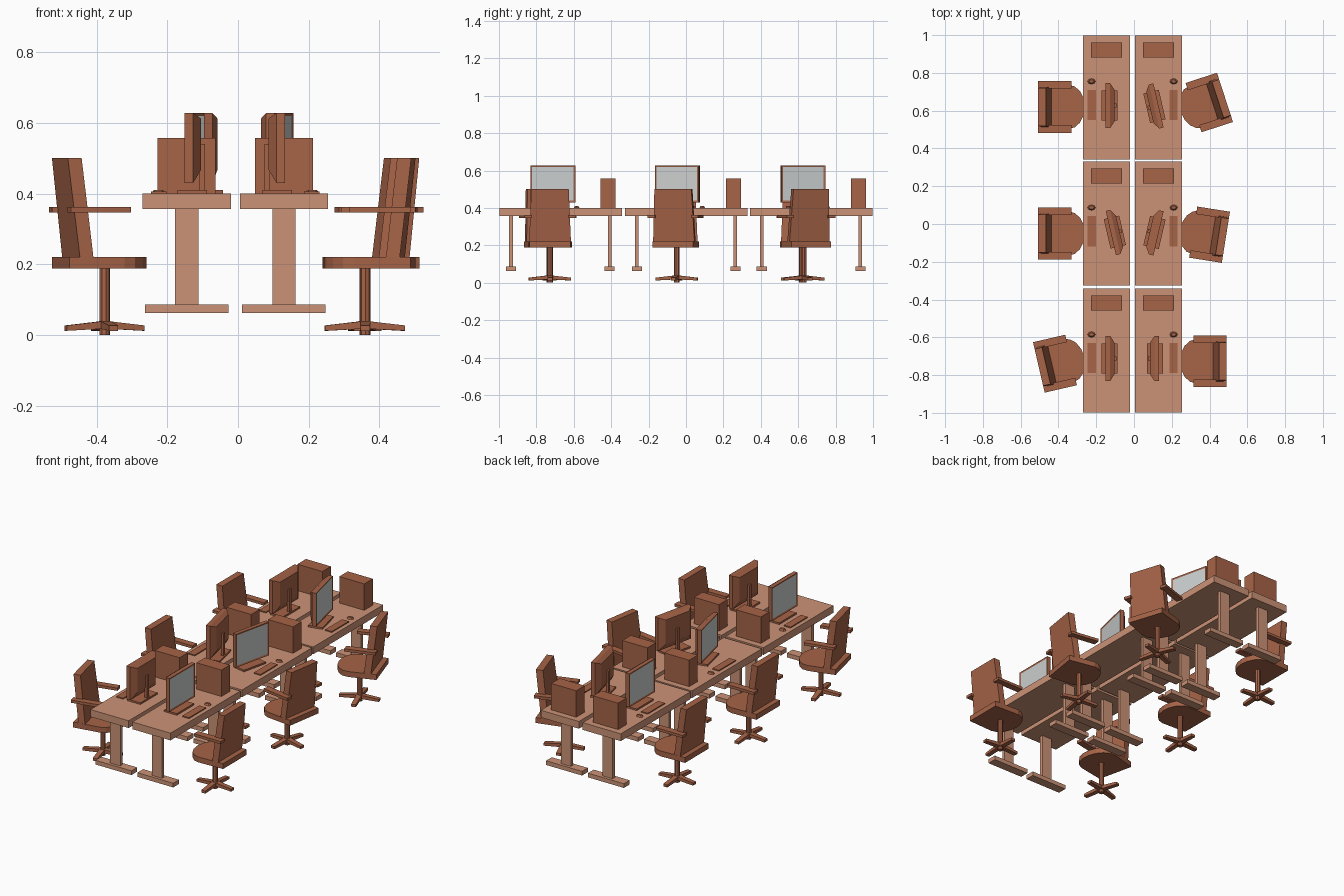
import bpy, bmesh, math
from itertools import product
from mathutils import Matrix, Vector

cube = bpy.data.objects.get("Cube")
if cube:
    bpy.data.objects.remove(cube, do_unlink=True)


def material(name, rgb):
    m = bpy.data.materials.new(name)
    m.use_nodes = True
    col = (*rgb, 1.0)
    m.diffuse_color = col
    m.node_tree.nodes["Principled BSDF"].inputs["Base Color"].default_value = col
    return m


WOOD = material("light_wood", (0.60, 0.29, 0.18))
BROWN = material("brown", (0.38, 0.125, 0.063))
GREY = material("screen_grey", (0.60, 0.62, 0.62))


def box_pts(x, y, z):
    return list(product(x, y, z))


def ring(rx, ry, z, n, cx=0, cy=0):
    return [(cx + rx * math.cos(2 * math.pi * i / n),
             cy + ry * math.sin(2 * math.pi * i / n), z) for i in range(n)]


def solid(name, pts, frame, mat):
    """Convex flat-faced part from its corner points, placed by a matrix."""
    bm = bmesh.new()
    for p in pts:
        bm.verts.new(frame @ Vector(p))
    res = bmesh.ops.convex_hull(bm, input=bm.verts[:])
    junk = [v for v in bm.verts if not v.link_faces]
    bmesh.ops.delete(bm, geom=junk, context='VERTS')
    bmesh.ops.dissolve_limit(bm, angle_limit=0.01, verts=bm.verts[:], edges=bm.edges[:])
    bmesh.ops.recalc_face_normals(bm, faces=bm.faces[:])
    mesh = bpy.data.meshes.new(name)
    bm.to_mesh(mesh)
    bm.free()
    mesh.materials.append(mat)
    ob = bpy.data.objects.new(name, mesh)
    bpy.context.collection.objects.link(ob)
    return ob


def place(side, x, y, degrees=0):
    """Local +x points from the desk row out to the sitter on that side."""
    return (Matrix.Translation((x, y, 0)) @ Matrix.Rotation(math.radians(degrees), 4, 'Z')
            @ Matrix.Diagonal((side, 1, 1, 1)))


def desk(f):
    solid("desk_top", box_pts((-.125, .125), (-.328, .328), (.357, .40)), f, WOOD)
    for y in (-.265, .262):
        solid("desk_leg", box_pts((-.033, .033), (y - .01, y + .01), (.062, .357)), f, WOOD)
        solid("desk_foot", box_pts((-.118, .118), (y - .027, y + .027), (.062, .087)), f, WOOD)
    solid("computer_case", box_pts((-.082, .082), (.212, .292), (.40, .557)), f, BROWN)
    solid("keyboard", box_pts((.057, .101), (-.12, .04), (.40, .406)), f, BROWN)
    solid("mouse", ring(.021, .015, .40, 8, .08, .085) + ring(.013, .009, .41, 8, .08, .085),
          f, BROWN)


def monitor(f):
    solid("monitor_base", box_pts((-.052, .032), (-.08, .08), (.40, .41)), f, BROWN)
    solid("monitor_post", box_pts((-.046, -.03), (-.01, .01), (.41, .54)), f, BROWN)
    solid("monitor_back", box_pts((-.012,), (-.12, .12), (.43, .628))
          + box_pts((-.035,), (-.085, .085), (.468, .612)), f, BROWN)
    frame = solid("monitor_frame", box_pts((-.012, .012), (-.12, .12), (.43, .628)), f, BROWN)
    # Screen is an inset, slightly sunken panel on the face toward the sitter
    frame.data.materials.append(GREY)
    out = (f.to_3x3() @ Vector((1, 0, 0))).normalized()
    bm = bmesh.new()
    bm.from_mesh(frame.data)
    bm.normal_update()
    front = max(bm.faces, key=lambda face: face.normal.dot(out))
    bmesh.ops.inset_region(bm, faces=[front], thickness=.013)
    front.material_index = 1
    bmesh.ops.translate(bm, verts=front.verts[:], vec=out * -.003)
    bm.to_mesh(frame.data)
    bm.free()


def chair(f):
    # Four sloping spokes and a column
    for k in range(4):
        turn = f @ Matrix.Rotation(k * math.pi / 2, 4, 'Z')
        solid("chair_spoke", box_pts((0,), (-.015, .015), (.018, .04))
              + box_pts((.113,), (-.013, .013), (.012, .027)), turn, BROWN)
    solid("chair_post", ring(.015, .015, 0, 8) + ring(.015, .015, .19, 8), f, BROWN)
    # Seat: square at the back, rounded toward the desk
    outline = [(.128, -.11), (.128, .11)]
    for i in range(9):
        a = math.pi / 2 + math.pi * i / 8
        outline.append((-.03 + .087 * math.cos(a), .117 * math.sin(a)))
    solid("chair_seat", [(x, y, z) for x, y in outline for z in (.188, .22)], f, BROWN)
    # Reclined backrest, narrower at the top
    solid("chair_back", box_pts((.058, .097), (-.112, .112), (.215,))
          + box_pts((.09, .13), (-.1, .1), (.50,)), f, BROWN)
    for y in (-1, 1):
        solid("chair_arm", box_pts((-.045, .13), (y * .097, y * .137), (.346, .362)), f, BROWN)


# Two rows of three workstations, back to back
ROW_X = {-1: -.145, 1: .13}
for side, x in ROW_X.items():
    for y in (-.67, .002, .67):
        desk(place(side, x, y))

# Side, x, y, turn of each monitor and chair
for spot in ((-1, -.139, -.712, 0), (-1, -.111, -.045, 13), (-1, -.139, .627, 0),
             (1, .121, -.712, 0), (1, .118, -.047, -13), (1, .118, .625, 13)):
    monitor(place(*spot))
for spot in ((-1, -.377, -.73, 13), (-1, -.377, -.05, 0), (-1, -.377, .62, 0),
             (1, .36, -.727, 0), (1, .358, -.05, -9), (1, .358, .63, 18)):
    chair(place(*spot))
